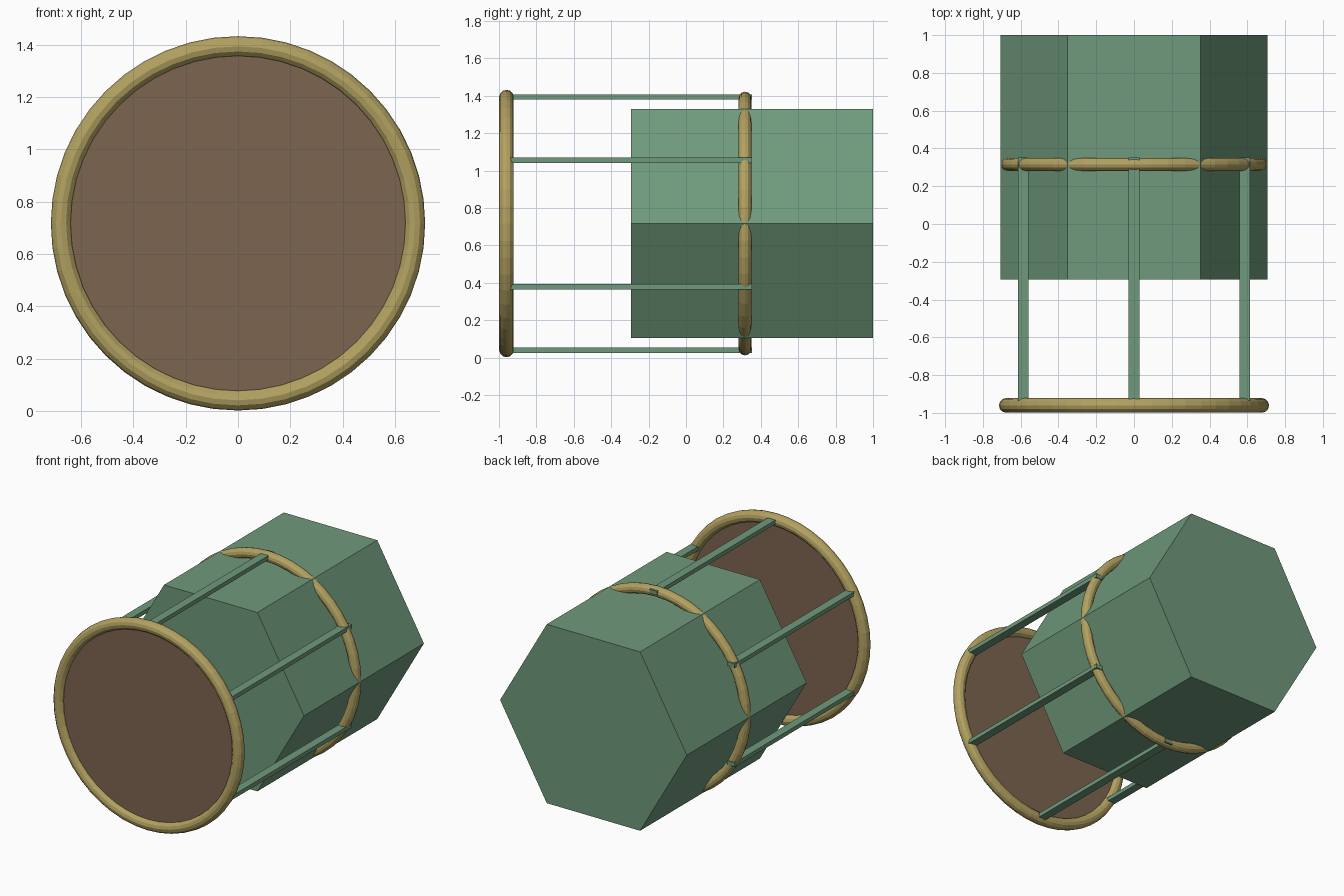
import bpy, math

if "Cube" in bpy.data.objects:
    bpy.data.objects.remove(bpy.data.objects["Cube"])

ZC = 0.717  # height of the drum axis
ALONG_Y = (math.pi / 2, 0, 0)


def material(name, rgb):
    m = bpy.data.materials.new(name)
    m.diffuse_color = (*rgb, 1)
    m.use_nodes = True
    m.node_tree.nodes["Principled BSDF"].inputs["Base Color"].default_value = m.diffuse_color
    return m


green = material("green_paint", (0.16, 0.32, 0.20))
gold = material("gold_trim", (0.45, 0.36, 0.12))
brown = material("brown_hide", (0.20, 0.13, 0.08))


def finish(name, mat):
    ob = bpy.context.object
    ob.name = name
    ob.data.materials.append(mat)
    return ob


def prism(name, sides, radius, y0, y1, mat, spin=0):
    bpy.ops.mesh.primitive_cylinder_add(
        vertices=sides, radius=radius, depth=y1 - y0,
        location=(0, (y0 + y1) / 2, ZC), rotation=(math.pi / 2, spin, 0))
    return finish(name, mat)


def hoop(name, y, major, minor):
    bpy.ops.mesh.primitive_torus_add(
        major_segments=48, minor_segments=12, major_radius=major,
        minor_radius=minor, location=(0, y, ZC), rotation=ALONG_Y)
    return finish(name, gold)


# Hexagonal body: flat on top, corners at left and right
prism("body", 6, 0.706, -0.295, 1.0, green, math.radians(30))

# Round head inside the front hoop
prism("front_head", 48, 0.66, -0.97, -0.95, brown)

# Front hoop and the hoop around the body
hoop("front_hoop", -0.96, 0.676, 0.039)
hoop("body_hoop", 0.315, 0.671, 0.034)

# Six flat rods tying the hoops together
for i in range(6):
    a = math.radians(30 + 60 * i)
    y0, y1 = -0.95, 0.353
    bpy.ops.mesh.primitive_cube_add(
        size=1, location=(0.677 * math.cos(a), (y0 + y1) / 2,
                          ZC + 0.677 * math.sin(a)))
    rod = finish(f"tension_rod_{i + 1}", green)
    rod.scale = (0.058, y1 - y0, 0.028)
